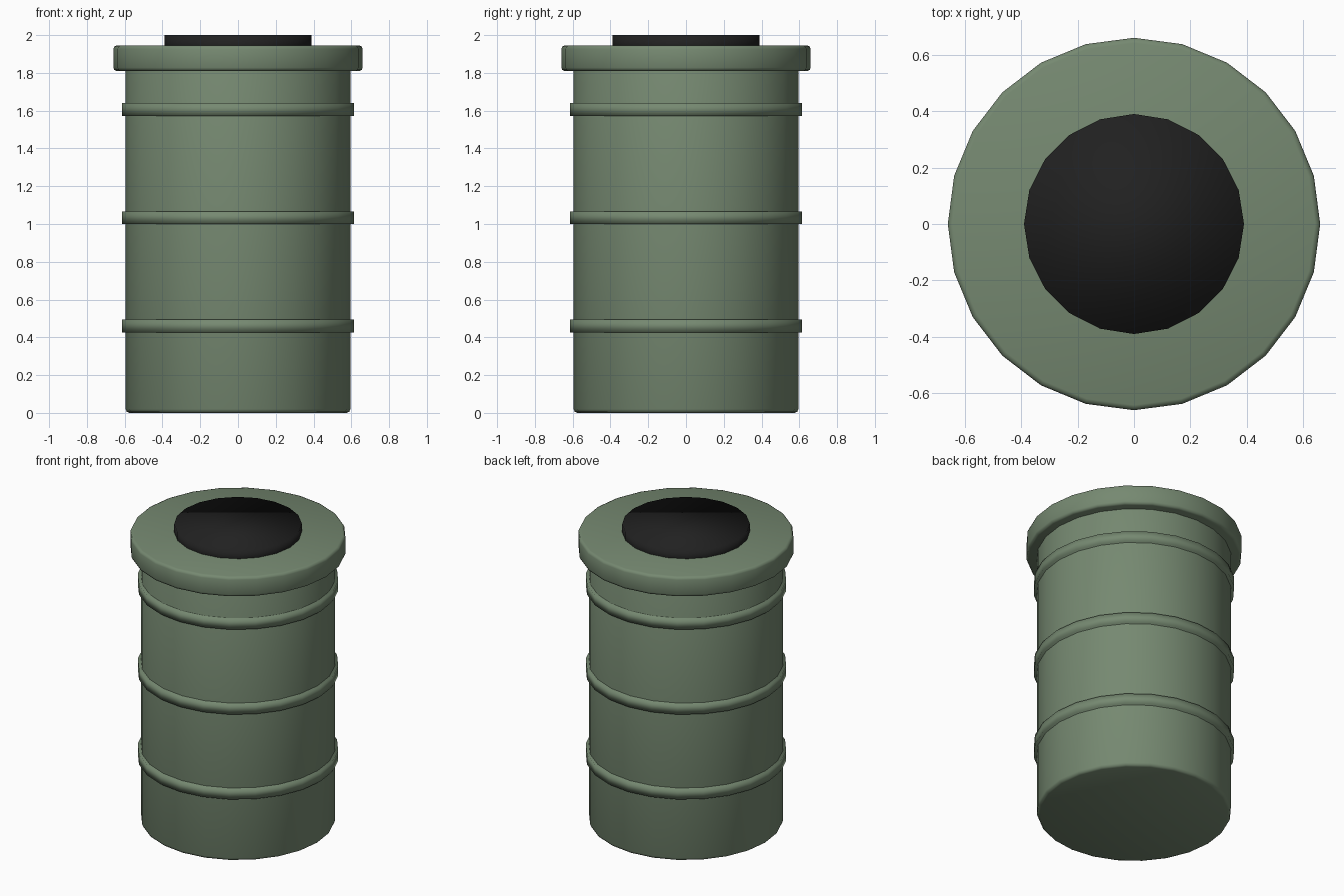
import bpy, math

if "Cube" in bpy.data.objects:
    bpy.data.objects.remove(bpy.data.objects["Cube"])


def make_material(name, rgb):
    m = bpy.data.materials.new(name)
    m.diffuse_color = (*rgb, 1.0)
    m.use_nodes = True
    m.node_tree.nodes["Principled BSDF"].inputs["Base Color"].default_value = m.diffuse_color
    return m


green = make_material("drab green", (0.18, 0.25, 0.165))
black = make_material("soft black", (0.015, 0.015, 0.015))


def drum(name, radius, z0, z1, sides, mat, bevel=0.0, smooth_all=False):
    """Upright cylinder between two heights, vertex on the +x and +y axes."""
    bpy.ops.mesh.primitive_cylinder_add(vertices=sides, radius=radius, depth=z1 - z0,
                                        location=(0, 0, (z0 + z1) / 2))
    ob = bpy.context.object
    ob.name = name
    ob.data.materials.append(mat)
    if bevel:
        mod = ob.modifiers.new("rounded edge", 'BEVEL')
        mod.width = bevel
        mod.segments = 2
        mod.limit_method = 'ANGLE'
        mod.angle_limit = math.radians(40)
        bpy.ops.object.modifier_apply(modifier=mod.name)
    if smooth_all:
        bpy.ops.object.shade_smooth()
    else:
        bpy.ops.object.shade_smooth_by_angle(angle=math.radians(50))
    return ob


# Barrel body and its wide lid
drum("barrel_body", 0.595, 0.0, 1.86, 24, green, bevel=0.02)
drum("lid_rim", 0.66, 1.81, 1.945, 24, green, bevel=0.018)

# Three raised hoops, evenly spaced
for i in range(3):
    z = 0.46 + 0.573 * i
    drum(f"hoop_{i + 1}", 0.615, z - 0.034, z + 0.034, 24, green, smooth_all=True)

# Dark plug on the lid
drum("lid_plug", 0.39, 1.90, 2.0, 20, black, smooth_all=True)
